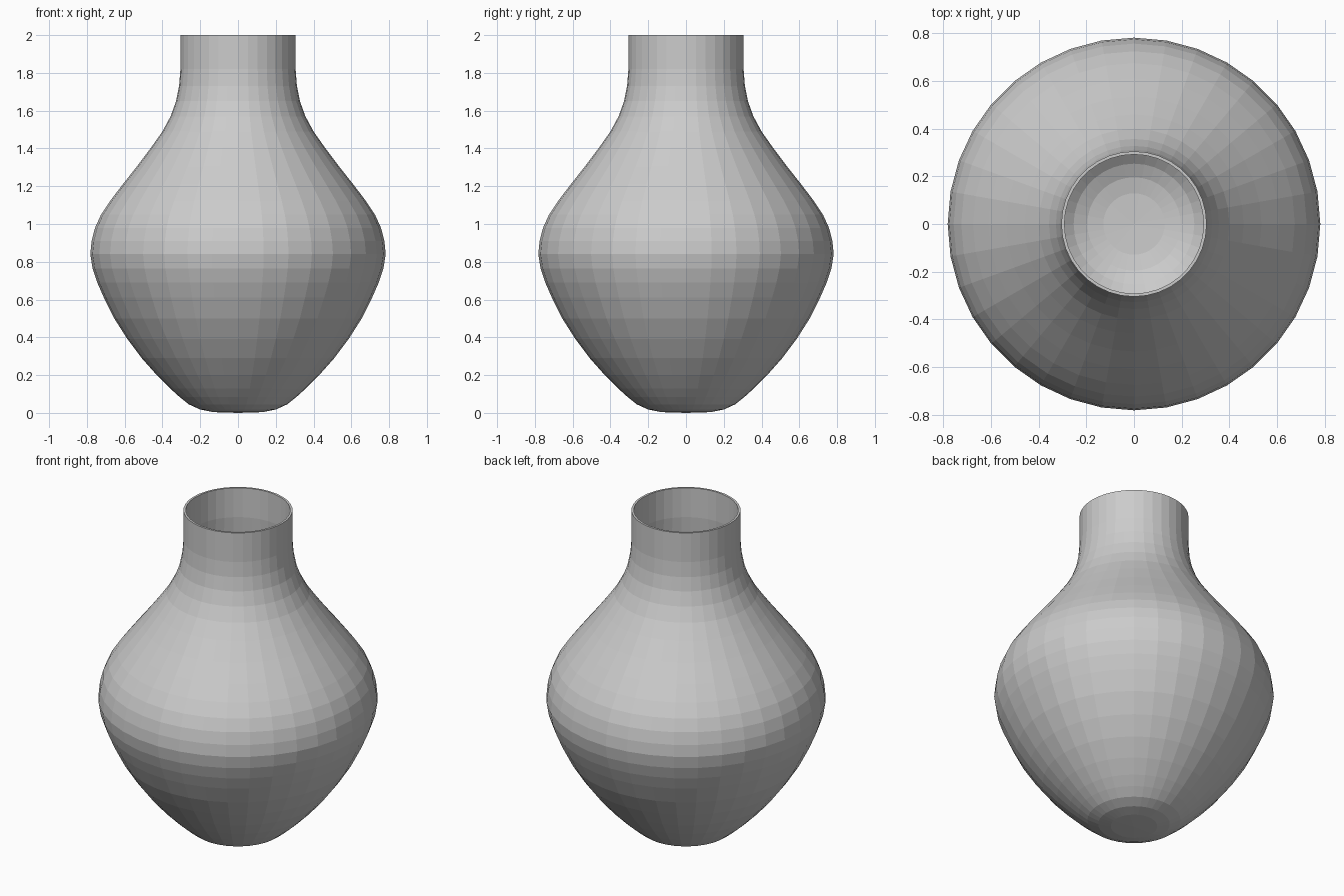
import bpy
import bmesh
import math
from mathutils import Vector

cube = bpy.data.objects.get("Cube")
if cube:
    bpy.data.objects.remove(cube, do_unlink=True)

SIDES = 36
WALL = 0.013

# Clay colour
clay = bpy.data.materials.new("grey_clay")
clay.use_nodes = True
grey = (0.6, 0.6, 0.6, 1)
clay.diffuse_color = grey
clay.node_tree.nodes["Principled BSDF"].inputs["Base Color"].default_value = grey

# Outer profile as (radius, height), from base to rim
outer = [Vector(p) for p in (
    (0, 0), (0.13, 0.004), (0.2, 0.018), (0.26, 0.045), (0.31, 0.085),
    (0.36, 0.13), (0.43, 0.2), (0.51, 0.29), (0.585, 0.39), (0.655, 0.5),
    (0.71, 0.61), (0.745, 0.69), (0.77, 0.765), (0.782, 0.84), (0.775, 0.91),
    (0.757, 0.98), (0.725, 1.05), (0.675, 1.125), (0.61, 1.21), (0.535, 1.305),
    (0.46, 1.405), (0.4, 1.49), (0.357, 1.57), (0.328, 1.65), (0.312, 1.73),
    (0.305, 1.82), (0.305, 2))]

# Inner profile, offset inward by the wall thickness
inner = []
for i, p in enumerate(outer):
    along = outer[min(i + 1, len(outer) - 1)] - outer[max(i - 1, 0)]
    inner.append(p + Vector((-along.y, along.x)).normalized() * WALL)
inner[0].x = 0
inner[-1].y = outer[-1].y
profile = outer + inner[::-1]

# Vase body spun around the vertical axis
bm = bmesh.new()
points = [bm.verts.new((p.x, 0, p.y)) for p in profile]
edges = [bm.edges.new(pair) for pair in zip(points, points[1:])]
bmesh.ops.spin(bm, geom=points + edges, cent=(0, 0, 0), axis=(0, 0, 1),
               angle=math.tau, steps=SIDES, use_duplicate=False)
bmesh.ops.remove_doubles(bm, verts=bm.verts[:], dist=0.0005)
bmesh.ops.recalc_face_normals(bm, faces=bm.faces[:])
mesh = bpy.data.meshes.new("vase_body")
bm.to_mesh(mesh)
bm.free()
mesh.materials.append(clay)
vase = bpy.data.objects.new("vase_body", mesh)
bpy.context.collection.objects.link(vase)
